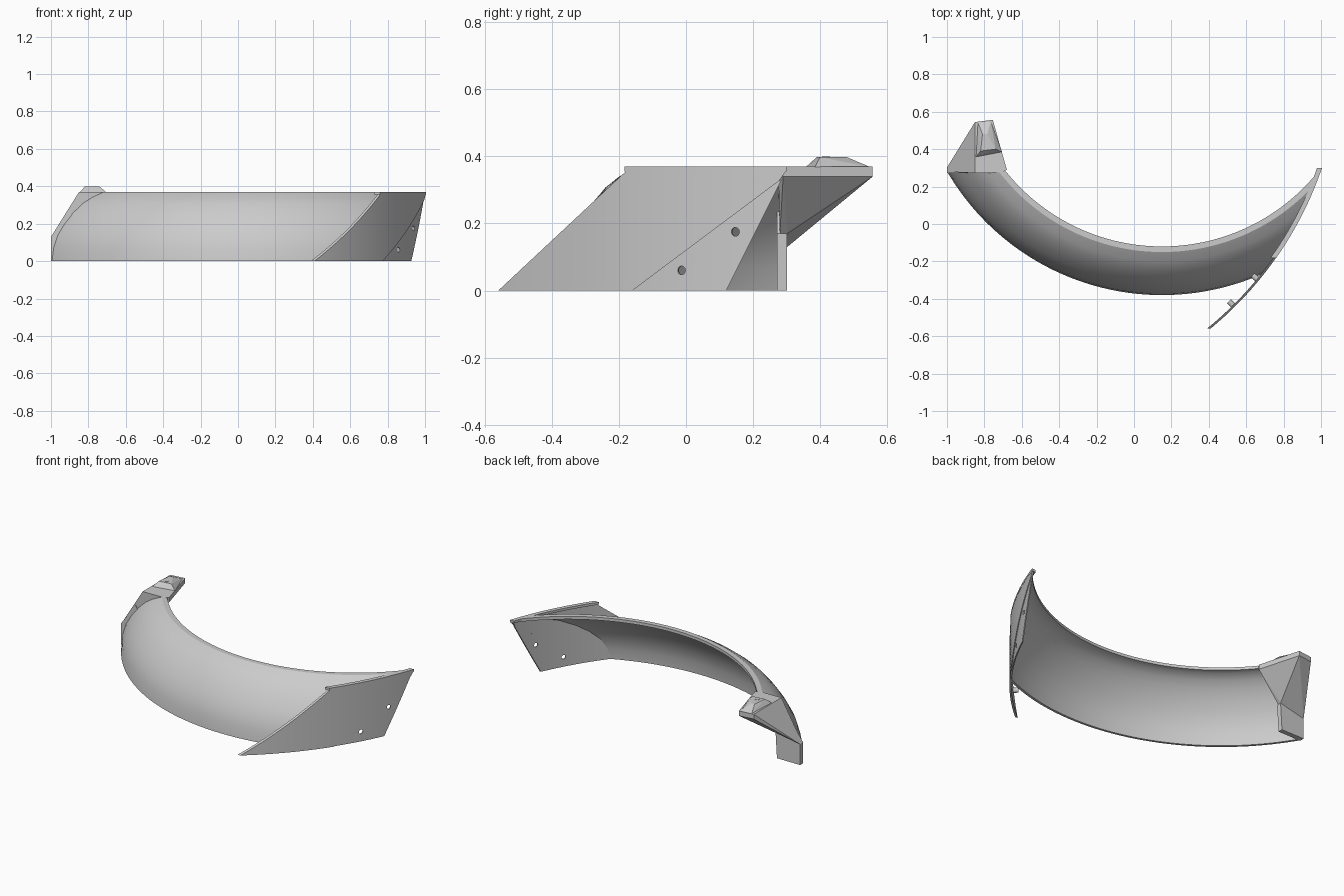
import bpy, bmesh, math
from mathutils import Vector

if "Cube" in bpy.data.objects:
    bpy.data.objects.remove(bpy.data.objects["Cube"])

grey = bpy.data.materials.new("plain grey")
grey.use_nodes = True
grey.diffuse_color = (0.6, 0.6, 0.6, 1)
grey.node_tree.nodes["Principled BSDF"].inputs["Base Color"].default_value = (0.6, 0.6, 0.6, 1)

CX, CY = 0.15, 0.95              # centre of the main arc
BX, BY, BR = -0.81, 0.92, 1.905  # centre and radius of the side blade


def finish(name, bm, smooth=True):
    bmesh.ops.recalc_face_normals(bm, faces=bm.faces)
    mesh = bpy.data.meshes.new(name)
    bm.to_mesh(mesh)
    bm.free()
    mesh.materials.append(grey)
    ob = bpy.data.objects.new(name, mesh)
    bpy.context.collection.objects.link(ob)
    bpy.ops.object.select_all(action='DESELECT')
    ob.select_set(True)
    bpy.context.view_layer.objects.active = ob
    if smooth:
        bpy.ops.object.shade_smooth_by_angle(angle=math.radians(28))
    return ob


def loft(name, loops):
    """Skin closed loops; each loop is an outer strip then the reversed inner strip."""
    bm = bmesh.new()
    rings = [[bm.verts.new(p) for p in loop] for loop in loops]
    n = len(rings[0])
    for a, b in zip(rings, rings[1:]):
        for i in range(n):
            j = (i + 1) % n
            bm.faces.new((a[i], a[j], b[j], b[i]))
    for ring in (rings[0], rings[-1]):
        for i in range(n // 2 - 1):
            bm.faces.new((ring[i], ring[i + 1], ring[n - 2 - i], ring[n - 1 - i]))
    return finish(name, bm)


def hull(name, points):
    bm = bmesh.new()
    for p in points:
        bm.verts.new(p)
    bmesh.ops.convex_hull(bm, input=bm.verts)
    bmesh.ops.dissolve_limit(bm, angle_limit=0.02, verts=bm.verts, edges=bm.edges)
    return finish(name, bm, False)


# Curved shell: radius/height profile swept between the end plane and the blade
outer = [(1.33, 0), (1.323, 0.07), (1.303, 0.14), (1.272, 0.2), (1.235, 0.255),
         (1.19, 0.308), (1.15, 0.34), (1.1, 0.37), (1.07, 0.37)]
inner = [(1.315, 0), (1.308, 0.067), (1.288, 0.133), (1.258, 0.191), (1.222, 0.243),
         (1.179, 0.294), (1.141, 0.325), (1.1, 0.35), (1.07, 0.352)]
section = outer + inner[::-1]


def arc_range(r):
    start = -math.pi - math.asin((0.28 - CY) / r)
    d = math.hypot(CX - BX, CY - BY)
    toward = math.atan2(CY - BY, CX - BX)
    end = toward - math.acos(((BR + 0.003) ** 2 - r * r - d * d) / (2 * r * d))
    return start, end


def shell_point(r, z, u):
    a, b = arc_range(r)
    t = a + (b - a) * u
    return CX + r * math.cos(t), CY + r * math.sin(t), z


STEPS = 64
loft("curved_shell", [[shell_point(r, z, k / STEPS) for r, z in section]
                      for k in range(STEPS + 1)])


# Side blade: curved plates bounded by straight sloping edges
def on_blade(y, z, off):
    return BX + math.sqrt((BR + off) ** 2 - (y - BY) ** 2), y, z


def front_edge(z):
    return -0.56 + 1.07 * z


def rear_edge(z):
    return 0.12 + 0.5 * z


def seam(z):
    return min(-0.16 + 1.338 * z, rear_edge(z))


def plate(name, left, right, z0, z1, off0, off1, rows=12, cols=24):
    zs = [z0 + (z1 - z0) * i / rows for i in range(rows + 1)]
    loops = []
    for k in range(cols + 1):
        s = k / cols
        strip = [(left(z) + (right(z) - left(z)) * s, z) for z in zs]
        loops.append([on_blade(y, z, off1) for y, z in strip]
                     + [on_blade(y, z, off0) for y, z in reversed(strip)])
    return loft(name, loops)


plate("blade_front_panel", front_edge, seam, 0, 0.357, 0, 0.012)
rear_panel = plate("blade_rear_panel", seam, rear_edge, 0, 0.332, 0, 0.007)
plate("blade_top_rim", lambda z: -0.183, lambda z: 0.3, 0.355, 0.37, -0.012, 0.013, rows=1)


def pin(name, y, z, radius, depth, off):
    x = on_blade(y, z, off)[0]
    normal = Vector((x - BX, y - BY, 0))
    bpy.ops.mesh.primitive_cylinder_add(vertices=20, radius=radius, depth=depth,
                                        location=(x, y, z),
                                        rotation=normal.to_track_quat('Z', 'Y').to_euler())
    ob = bpy.context.object
    ob.name = name
    ob.data.materials.append(grey)
    return ob


# Locating pegs on the inner face of the blade
for i, (y, z) in enumerate([(-0.425, 0.075), (-0.285, 0.17)]):
    pin("blade_peg_%d" % (i + 1), y, z, 0.015, 0.034, -0.014)

# Bolt holes through the rear panel
for y, z in [(0.15, 0.175), (-0.01, 0.06)]:
    cutter = pin("hole_cutter", y, z, 0.013, 0.1, 0)
    cutter.hide_render = True
    mod = rear_panel.modifiers.new("hole", 'BOOLEAN')
    mod.operation = 'DIFFERENCE'
    mod.solver = 'EXACT'
    mod.object = cutter
    bpy.context.view_layer.objects.active = rear_panel
    bpy.ops.object.modifier_apply(modifier=mod.name)
    bpy.data.objects.remove(cutter)

# Mounting bracket at the other end: post, overhanging arm and raised cap
hull("bracket_post", [(x, y, z) for y in (0.272, 0.302)
                      for x, z in ((-1, 0), (-0.84, 0), (-1, 0.13), (-0.83, 0.17), (-0.9, 0.27))])
hull("bracket_arm", [(-1, 0.28, 0.13), (-1, 0.302, 0.13), (-0.83, 0.28, 0.17), (-0.83, 0.302, 0.17),
                     (-0.85, 0.272, 0.37), (-0.71, 0.275, 0.37), (-0.68, 0.29, 0.34),
                     (-0.68, 0.29, 0.37), (-0.85, 0.545, 0.34), (-0.85, 0.545, 0.37),
                     (-0.755, 0.557, 0.34), (-0.755, 0.557, 0.37)])
hull("bracket_cap", [(-0.845, 0.358, 0.369), (-0.705, 0.385, 0.369),
                     (-0.765, 0.548, 0.369), (-0.835, 0.544, 0.369),
                     (-0.82, 0.39, 0.398), (-0.74, 0.4, 0.398),
                     (-0.785, 0.48, 0.398), (-0.81, 0.48, 0.398)])
bpy.ops.mesh.primitive_cylinder_add(vertices=16, radius=0.012, depth=0.006,
                                    location=(-0.785, 0.418, 0.397))
bpy.context.object.name = "bracket_cap_stud"
bpy.context.object.data.materials.append(grey)
